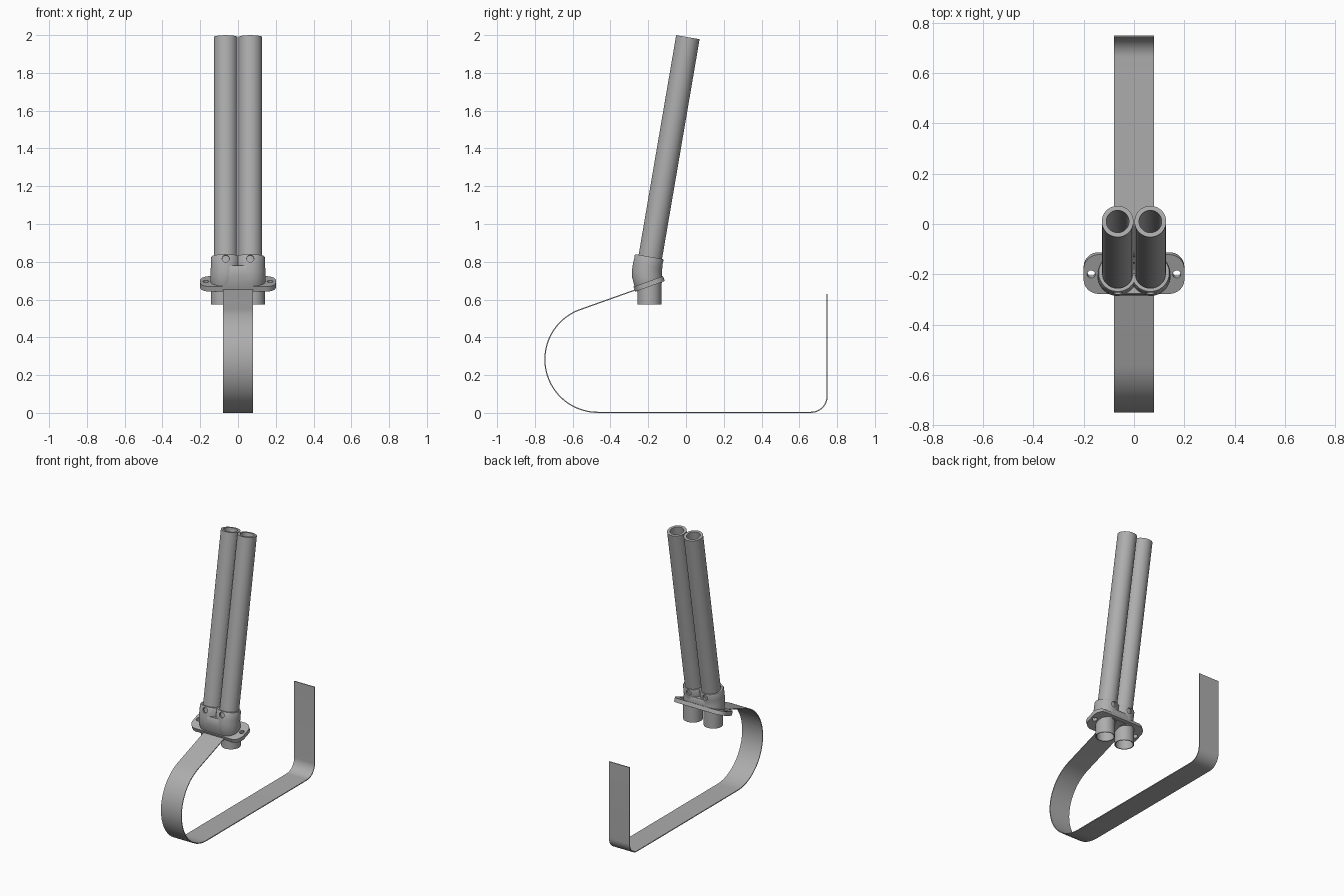
import bpy, bmesh
from math import sin, cos, tan, pi, radians
from mathutils import Vector

cube = bpy.data.objects.get("Cube")
if cube:
    bpy.data.objects.remove(cube, do_unlink=True)

steel = bpy.data.materials.new("steel grey")
steel.use_nodes = True
GREY = (0.42, 0.42, 0.42, 1)
steel.diffuse_color = GREY
steel.node_tree.nodes["Principled BSDF"].inputs["Base Color"].default_value = GREY
SIDES = 48


def finish(name, bm):
    bmesh.ops.recalc_face_normals(bm, faces=bm.faces)
    mesh = bpy.data.meshes.new(name)
    bm.to_mesh(mesh)
    bm.free()
    mesh.materials.append(steel)
    ob = bpy.data.objects.new(name, mesh)
    bpy.context.collection.objects.link(ob)
    return ob


def activate(ob):
    bpy.ops.object.select_all(action='DESELECT')
    ob.select_set(True)
    bpy.context.view_layer.objects.active = ob


def smooth(ob):
    activate(ob)
    bpy.ops.object.shade_smooth_by_angle(angle=radians(35))


def cut(ob, cutters):
    activate(ob)
    for cutter in cutters:
        mod = ob.modifiers.new("cut", 'BOOLEAN')
        mod.operation = 'DIFFERENCE'
        mod.solver = 'EXACT'
        mod.object = cutter
        bpy.ops.object.modifier_apply(modifier=mod.name)


def section(x, y, z, tilt, r, sx=0, sy=0):
    """Rounded outline around a centre, leaning toward +y by tilt degrees."""
    t = radians(tilt)
    pts = []
    for i in range(SIDES):
        a = 2 * pi * (i + 0.5) / SIDES
        u = r * cos(a) + (sx if cos(a) > 0 else -sx)
        v = r * sin(a) + (sy if sin(a) > 0 else -sy)
        pts.append(Vector((x + u, y + v * cos(t), z - v * sin(t))))
    return pts


def loft(name, rings, closed=False):
    """Skin rings in order; closed joins the last to the first for a hollow part."""
    bm = bmesh.new()
    loops = [[bm.verts.new(p) for p in ring] for ring in rings]
    pairs = list(zip(loops, loops[1:]))
    if closed:
        pairs.append((loops[-1], loops[0]))
    else:
        bm.faces.new(loops[0])
        bm.faces.new(loops[-1])
    for a, b in pairs:
        for i in range(SIDES):
            j = (i + 1) % SIDES
            bm.faces.new((a[i], a[j], b[j], b[i]))
    return finish(name, bm)


def hollow(name, stations, wall):
    outer = [section(*s) for s in stations]
    inner = [section(*s[:4], s[4] - wall) for s in reversed(stations)]
    return loft(name, outer + inner, closed=True)


# Mounting flange, tilted with the strap, and the web joining both sockets
fl = radians(20)
flange = loft("mounting_flange", [
    section(0, -0.195 - d * sin(fl), 0.683 + d * cos(fl), -20, 0.06, 0.14, 0.023)
    for d in (-0.014, 0.014)])
web = loft("socket_web", [
    section(0, y, z, t, r, 0.065) for y, z, t, r in (
        (-0.195, 0.665, -20, 0.068), (-0.201, 0.69, -12, 0.075),
        (-0.206, 0.73, 0, 0.078), (-0.205, 0.765, 6, 0.077),
        (-0.204, 0.772, 7, 0.073))])

cutters = []
for side, s in (("left", 1), ("right", -1)):
    # Passage through flange and web
    bore = loft("bore_cutter", [
        section(s * x, y, z, t, 0.056) for x, y, z, t in (
            (0.08, -0.193, 0.60, 0), (0.078, -0.196, 0.68, 0),
            (0.07, -0.204, 0.75, 5), (0.065, -0.190, 0.85, 10))])
    # Bolt hole in the flange ear
    bolt = loft("bolt_cutter", [
        section(s * 0.17, -0.195 - d * sin(fl), 0.683 + d * cos(fl), -20, 0.016)
        for d in (-0.05, 0.05)])
    cut(flange, [bore, bolt])
    cut(web, [bore])
    cutters += [bore, bolt]

    # Curved socket with a softened rim and screw holes front and back
    socket = hollow(side + "_socket", [
        (s * x, y, z, t, r) for x, y, z, t, r in (
            (0.071, -0.195, 0.668, -15, 0.069), (0.069, -0.200, 0.69, -10, 0.076),
            (0.067, -0.206, 0.72, -3, 0.079), (0.066, -0.207, 0.75, 3, 0.079),
            (0.065, -0.203, 0.78, 8, 0.079), (0.065, -0.196, 0.819, 10, 0.079),
            (0.065, -0.1945, 0.827, 10, 0.075))], 0.0135)
    screw = loft("screw_cutter", [
        section(s * 0.065, -0.198 + d * cos(radians(10)),
                0.803 - d * sin(radians(10)), 100, 0.019) for d in (-0.15, 0.15)])
    cut(socket, [screw])
    cutters.append(screw)
    smooth(socket)

    # Long leaning tube and short outlet below the flange
    tube = hollow(side + "_tube", [
        (s * 0.065, 0.01 - (1.989 - z) * tan(radians(9.7)), z, 9.7, 0.063)
        for z in (0.775, 1.989)], 0.018)
    outlet = hollow(side + "_outlet", [
        (s * 0.08, -0.193, z, 0, 0.063) for z in (0.575, 0.685)], 0.006)
    smooth(tube)
    smooth(outlet)

for c in cutters:
    bpy.data.objects.remove(c, do_unlink=True)
smooth(flange)
smooth(web)


# Bent flat strap: top slope, large front bend, floor run, rear upright
def arc(cy, cz, r, a0, a1, n):
    angles = [radians(a0 + (a1 - a0) * i / n) for i in range(n + 1)]
    return [(cy + r * cos(a), cz + r * sin(a)) for a in angles]


path = [(-0.265, 0.652)]
path += arc(-0.467, 0.283, 0.28, 110, 270, 40)
path += arc(0.662, 0.088, 0.085, -90, 0, 14)
path += [(0.747, 0.63)]
bm = bmesh.new()
rows = [[bm.verts.new((x, y, z)) for x in (-0.08, 0.08)] for y, z in path]
for a, b in zip(rows, rows[1:]):
    bm.faces.new((a[0], a[1], b[1], b[0]))
strap = finish("bent_strap", bm)
solid = strap.modifiers.new("thickness", 'SOLIDIFY')
solid.thickness = 0.006
solid.offset = 0
activate(strap)
bpy.ops.object.modifier_apply(modifier=solid.name)
smooth(strap)
